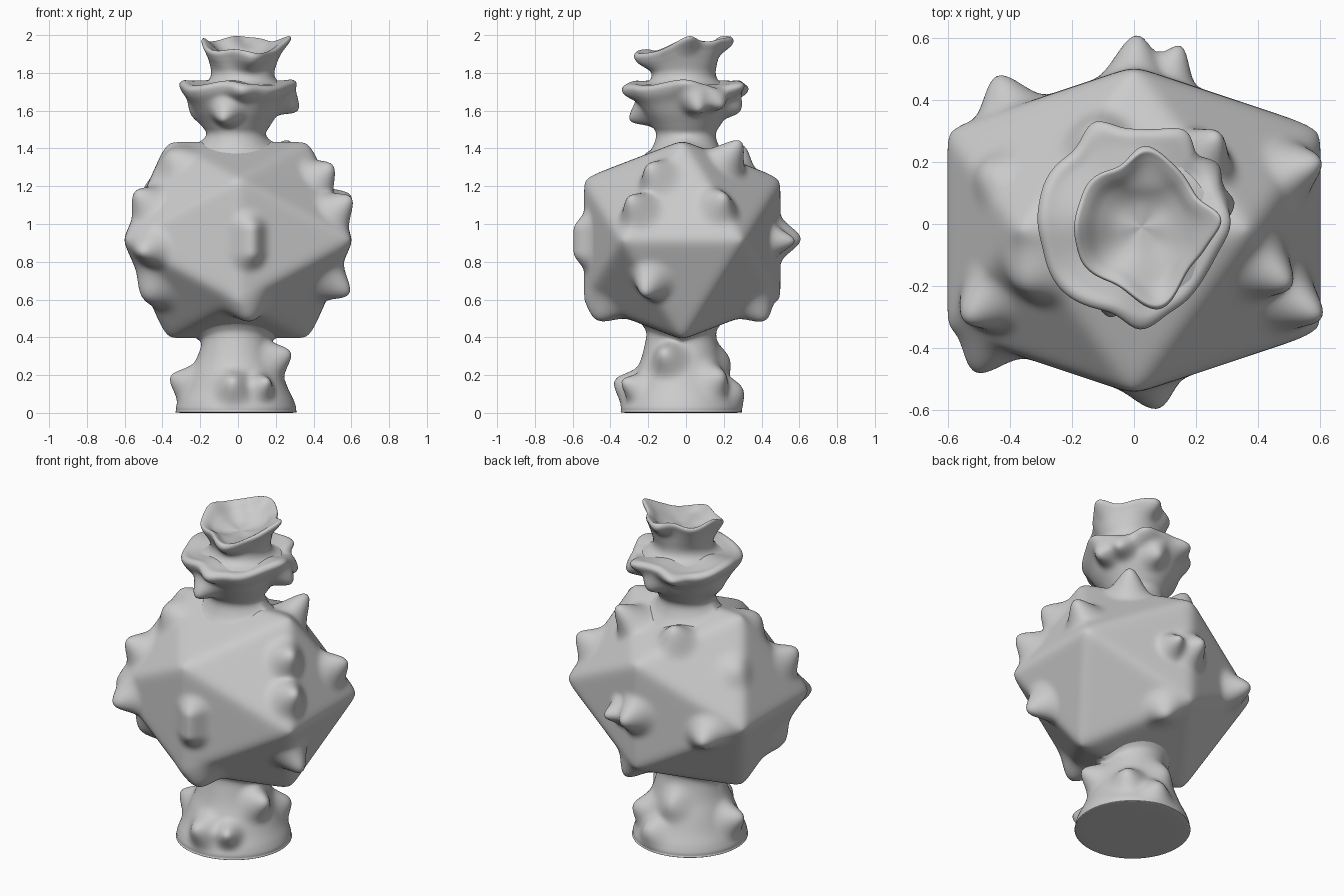
import bpy, bmesh
from math import sin, cos, pi, tau
from mathutils import Vector
from mathutils.bvhtree import BVHTree

cube = bpy.data.objects.get("Cube")
if cube:
    bpy.data.objects.remove(cube)

clay = bpy.data.materials.new("grey clay")
clay.use_nodes = True
grey = (0.6, 0.6, 0.6, 1)
clay.diffuse_color = grey
clay.node_tree.nodes["Principled BSDF"].inputs["Base Color"].default_value = grey


def push_spikes(bm, tips, radius, sharpness=1.3):
    """Pull the surface out to each tip with a soft, pointed falloff."""
    tree = BVHTree.FromBMesh(bm)
    moves = []
    for tip in tips:
        reach = tip[3] if len(tip) > 3 else radius
        tip = Vector(tip[:3])
        foot = tree.find_nearest(tip)[0]
        moves.append((foot, tip - foot, reach))
    for v in bm.verts:
        best = Vector()
        for foot, pull, reach in moves:
            t = (v.co - foot).length / reach
            if t < 1:
                shift = pull * (0.5 + 0.5 * cos(pi * t)) ** sharpness
                best = max(best, shift, key=lambda s: s.length)
        v.co += best


def soften(bm, rounds):
    inner = [v for v in bm.verts if not v.is_boundary]
    for n in range(rounds):
        bmesh.ops.smooth_vert(bm, verts=inner, factor=0.5,
                              use_axis_x=True, use_axis_y=True, use_axis_z=True)


def finish(name, bm):
    mesh = bpy.data.meshes.new(name)
    bm.to_mesh(mesh)
    bm.free()
    for p in mesh.polygons:
        p.use_smooth = True
    mesh.materials.append(clay)
    obj = bpy.data.objects.new(name, mesh)
    bpy.context.collection.objects.link(obj)
    return obj


def smooth_profile(points, steps=8):
    """Catmull-Rom curve through the (radius, height) points."""
    pts = [Vector(p) for p in points]
    pts = [pts[0]] + pts + [pts[-1]]
    out = []
    for a, b, c, d in zip(pts, pts[1:], pts[2:], pts[3:]):
        for i in range(steps):
            t = i / steps
            out.append(b + (c - a) * t / 2 + (a * 2 - b * 5 + c * 4 - d) * t * t / 2
                       + (b * 3 - a - c * 3 + d) * t ** 3 / 2)
    return out + [pts[-1]]


def lathe(profile, centre, wave, sides=120):
    """Turned body, open where it sinks into its neighbour; wave warps radius and height."""
    bm = bmesh.new()
    rings = []
    for r, z in smooth_profile(profile):
        ring = []
        for i in range(sides):
            a = tau * i / sides
            rr, zz = wave(a, r, z)
            ring.append(bm.verts.new((centre[0] + rr * cos(a), centre[1] + rr * sin(a), zz)))
        rings.append(ring)
    for low, high in zip(rings, rings[1:]):
        for i in range(sides):
            j = (i + 1) % sides
            bm.faces.new((low[i], low[j], high[j], high[i]))
    bmesh.ops.remove_doubles(bm, verts=bm.verts[:], dist=0.0002)
    return bm


def ramp(x, start, end):
    t = min(1, max(0, (x - start) / (end - start)))
    return t * t * (3 - 2 * t)


# Faceted body: a twenty-sided solid with softened edges
bm = bmesh.new()
s, l = 0.325, 0.528
for i in (-1, 1):
    for j in (-1, 1):
        for p in ((i * 0.375, 0, j * l), (i * 0.61, j * s, 0), (0, i * l, j * s)):
            bm.verts.new(Vector(p) + Vector((0, -0.02, 0.915)))
bmesh.ops.convex_hull(bm, input=bm.verts[:])
bmesh.ops.subdivide_edges(bm, edges=bm.edges[:], cuts=47, use_grid_fill=True)
soften(bm, 18)
# One long ridge on the front, single spikes elsewhere
front_ridge = [(0.08, -0.595, 0.85 + 0.015 * i, 0.13) for i in range(9)]
push_spikes(bm, front_ridge + [
    # right side
    (-0.54, -0.31, 1.17), (-0.51, -0.48, 0.85), (-0.49, -0.25, 0.61, 0.18),
    (-0.36, -0.2, 1.37, 0.16), (-0.47, 0.18, 1.21, 0.14), (-0.44, 0.48, 0.86),
    # left side
    (0.5, -0.2, 1.31), (0.6, -0.3, 1.14), (0.6, 0.2, 1.15),
    (0.27, 0.29, 1.44), (0.59, -0.22, 0.63),
    # front and back
    (0.06, -0.47, 0.49, 0.17), (0.01, 0.61, 0.92), (0.15, 0.58, 0.91, 0.11),
    (-0.12, 0.3, 1.42), (0.12, 0.42, 0.49),
], 0.15)
soften(bm, 2)
finish("faceted_body", bm)


# Base: flared foot whose top follows the underside of the body
def saddle_up(a, r, z):
    return r, z + 0.37 * r * abs(sin(a)) * ramp(z, 0.26, 0.4)


bm = lathe([(0, 0), (0.29, 0), (0.318, 0.015), (0.308, 0.06), (0.275, 0.13), (0.24, 0.22),
            (0.2, 0.31), (0.185, 0.36), (0.2, 0.385), (0.235, 0.405), (0.26, 0.415)],
           (-0.01, -0.025), saddle_up)
push_spikes(bm, [
    (-0.36, -0.04, 0.19), (0.28, -0.12, 0.32), (-0.03, -0.38, 0.17), (0.16, -0.34, 0.17, 0.11),
    (-0.05, 0.23, 0.29), (0.06, 0.3, 0.13), (0.22, 0.2, 0.2),
], 0.14)
soften(bm, 2)
finish("base", bm)


# Collar: wavy ruff on a neck that follows the top of the body
def ruffle(a, r, z):
    w = ramp(z, 1.5, 1.73) * min(1, r / 0.25)
    sag = 0.37 * r * abs(sin(a)) * (1 - ramp(z, 1.41, 1.5))
    return r * (1 + w * 0.03 * sin(5 * a + 1)), z - sag + w * 0.014 * sin(4 * a + 2)


bm = lathe([(0.25, 1.415), (0.21, 1.43), (0.175, 1.45), (0.158, 1.48), (0.18, 1.52),
            (0.22, 1.58), (0.255, 1.64), (0.29, 1.69), (0.3, 1.725), (0.28, 1.745),
            (0.24, 1.745), (0.18, 1.75), (0.14, 1.755)], (-0.01, 0), ruffle)
push_spikes(bm, [
    (-0.08, -0.3, 1.55), (0.32, 0.07, 1.6), (0.27, 0.19, 1.62), (0.06, 0.29, 1.6),
    (-0.25, 0.03, 1.58), (0.31, 0, 1.75), (-0.13, 0.33, 1.71), (0.02, -0.34, 1.7),
    (-0.31, 0, 1.74), (0.17, 0.3, 1.73),
], 0.12)
soften(bm, 3)
finish("collar", bm)


# Crown: flared cup with an uneven lip, lowest in front
def lip(a, r, z):
    w = ramp(z, 1.78, 1.95) * min(1, r / 0.2)
    return (r * (1 + w * 0.05 * sin(5 * a + 2)),
            z + w * (0.035 * sin(a) + 0.014 * cos(4 * a) - 0.005))


bm = lathe([(0.23, 1.735), (0.195, 1.75), (0.173, 1.775), (0.168, 1.81), (0.182, 1.86),
            (0.2, 1.91), (0.213, 1.945), (0.205, 1.962), (0.18, 1.95), (0.14, 1.915),
            (0.08, 1.885), (0, 1.875)], (0.025, -0.01), lip)
push_spikes(bm, [
    (0.28, 0.02, 1.99, 0.1), (-0.19, 0, 1.98), (0.03, 0.25, 1.96),
    (0.08, -0.27, 1.87, 0.16), (0.03, 0.17, 2),
], 0.12)
soften(bm, 2)
finish("crown", bm)
